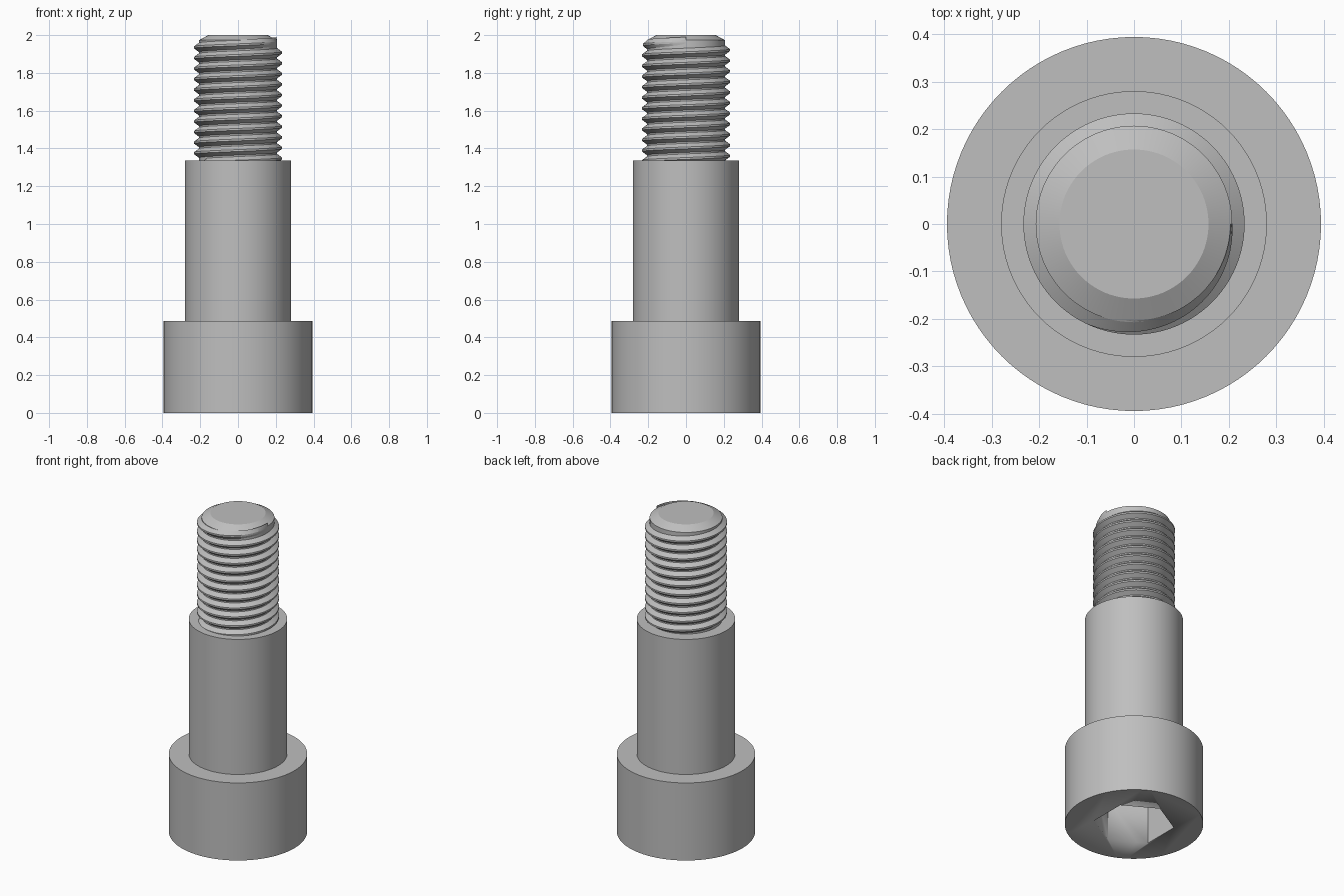
import bpy, bmesh
from math import pi, radians, sin, cos

cube = bpy.data.objects.get("Cube")
if cube:
    bpy.data.objects.remove(cube, do_unlink=True)

steel = bpy.data.materials.new("steel grey")
steel.use_nodes = True
colour = (0.52, 0.52, 0.52, 1)
steel.diffuse_color = colour
steel.node_tree.nodes["Principled BSDF"].inputs["Base Color"].default_value = colour

SEGMENTS = 96


def finish(name, bm):
    """Turn a bmesh into a smooth-shaded object with crisp edges."""
    bmesh.ops.recalc_face_normals(bm, faces=bm.faces)
    mesh = bpy.data.meshes.new(name)
    bm.to_mesh(mesh)
    bm.free()
    obj = bpy.data.objects.new(name, mesh)
    bpy.context.collection.objects.link(obj)
    mesh.materials.append(steel)
    bpy.ops.object.select_all(action="DESELECT")
    obj.select_set(True)
    bpy.context.view_layer.objects.active = obj
    bpy.ops.object.shade_smooth_by_angle(angle=radians(20))
    return obj


def lathe(name, profile, sides=SEGMENTS, turn=0):
    """Solid of revolution from (radius, height) points, capped at both ends."""
    bm = bmesh.new()
    rings = []
    for r, z in profile:
        angles = [turn + 2 * pi * i / sides for i in range(sides)]
        rings.append([bm.verts.new((r * cos(a), r * sin(a), z)) for a in angles])
    for low, high in zip(rings, rings[1:]):
        for i in range(sides):
            j = (i + 1) % sides
            bm.faces.new((low[i], low[j], high[j], high[i]))
    bm.faces.new(rings[0][::-1])
    bm.faces.new(rings[-1])
    return finish(name, bm)


# Cylindrical head with a hexagonal key socket in its underside
head = lathe("head", [(0.394, 0), (0.394, 0.487)])
cutter = lathe("socket_cutter", [(0.23, -0.1), (0.23, 0.26)], 6, pi / 6)
cutter.hide_render = True
socket = head.modifiers.new("socket", "BOOLEAN")
socket.operation = "DIFFERENCE"
socket.solver = "EXACT"
socket.object = cutter
bpy.context.view_layer.objects.active = head
bpy.ops.object.modifier_apply(modifier=socket.name)
bpy.data.objects.remove(cutter, do_unlink=True)

# Plain shoulder, and the threaded core with its chamfered tip
lathe("shoulder", [(0.28, 0.487), (0.28, 1.335)])
CORE, CREST, PITCH, TOP = 0.207, 0.233, 0.056, 1.963
lathe("thread_core", [(CORE, 1.335), (CORE, 1.973), (0.157, 2.0)])

# Right-handed helical ridge that fades into the core at its upper end
bm = bmesh.new()
steps = int(11.4 * SEGMENTS)
fade = SEGMENTS * 0.32
rows = []
for i in range(steps + 1):
    a = -2 * pi * i / SEGMENTS
    z = TOP - PITCH * i / SEGMENTS
    rise = (CREST - CORE) * min(1, i / fade)
    section = [(CORE - 0.004, -0.027), (CORE + rise, -0.005),
               (CORE + rise, 0.005), (CORE - 0.004, 0.027)]
    rows.append([bm.verts.new((r * cos(a), r * sin(a), z + dz)) for r, dz in section])
for row, below in zip(rows, rows[1:]):
    for k in range(4):
        n = (k + 1) % 4
        bm.faces.new((row[k], row[n], below[n], below[k]))
bm.faces.new(rows[0])
bm.faces.new(rows[-1][::-1])
finish("thread_ridge", bm)
